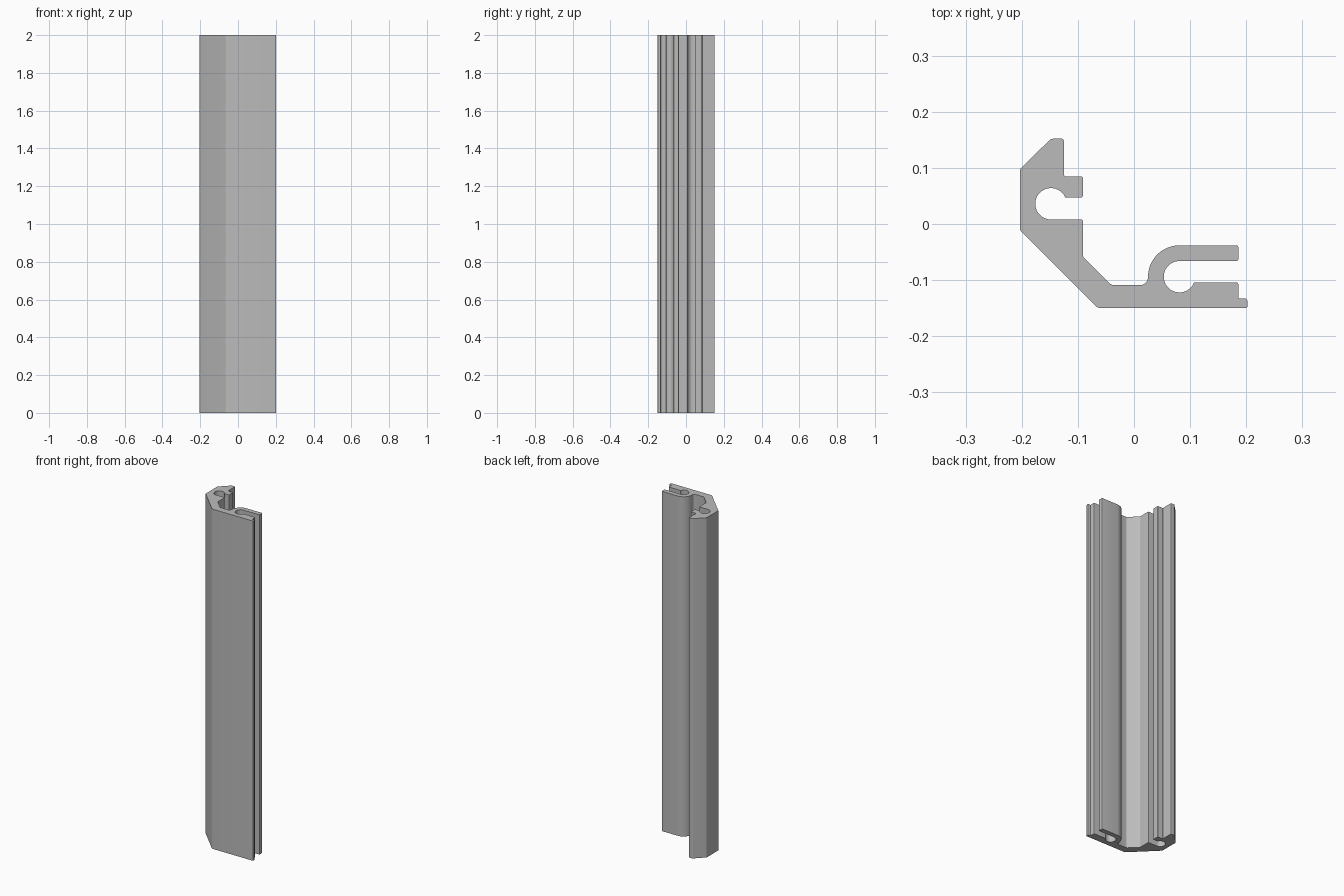
import bpy, bmesh, math
from mathutils import Vector

cube = bpy.data.objects.get("Cube")
if cube:
    bpy.data.objects.remove(cube, do_unlink=True)

HEIGHT = 2.0


def corner(prev, point, nxt, radius, steps=5):
    """Round one profile corner with a tangent arc."""
    p = Vector(point)
    a, b = (Vector(prev) - p).normalized(), (Vector(nxt) - p).normalized()
    half = a.angle(b) / 2
    centre = p + (a + b).normalized() * (radius / math.sin(half))
    start = p + a * (radius / math.tan(half)) - centre
    end = p + b * (radius / math.tan(half)) - centre
    sweep = start.angle_signed(end)
    t0 = math.atan2(start.y, start.x)
    return [centre + radius * Vector((math.cos(t0 - sweep * i / steps),
                                      math.sin(t0 - sweep * i / steps)))
            for i in range(steps + 1)]


def arc(cx, cy, radius, start, end, steps):
    """Points of a circular arc, angles in degrees."""
    angles = [math.radians(start + (end - start) * i / steps) for i in range(steps + 1)]
    return [(cx + radius * math.cos(t), cy + radius * math.sin(t), 0) for t in angles]


# Cross-section as (x, y, corner radius), counterclockwise
section = [(-0.064, -0.15, 0.01), (0.202, -0.15, 0.003), (0.202, -0.133, 0.004),
           (0.186, -0.133, 0.002), (0.186, -0.104, 0.004)]
# Front slot with its round end and curved outer wall
section += arc(0.081, -0.094, 0.028, -21, -270, 24)
section += [(0.186, -0.066, 0.004), (0.186, -0.038, 0.004)]
section += arc(0.081, -0.094, 0.056, 90, 180, 12)
# Inner valley
section += [(0.025, -0.109, 0.014), (-0.04, -0.109, 0.012),
            (-0.091, -0.058, 0.005), (-0.091, 0.008, 0.003)]
# Side slot
section += arc(-0.148, 0.036, 0.028, 270, 24, 24)
section += [(-0.091, 0.047, 0.004), (-0.091, 0.085, 0.004), (-0.125, 0.085, 0.003),
            (-0.125, 0.152, 0.004), (-0.148, 0.152, 0.012),
            (-0.203, 0.098, 0.006), (-0.203, -0.011, 0.006)]

outline = []
for i, (x, y, r) in enumerate(section):
    if r:
        nxt = section[(i + 1) % len(section)]
        outline += corner(section[i - 1][:2], (x, y), nxt[:2], r)
    else:
        outline.append(Vector((x, y)))

# Extrude the section upward
bm = bmesh.new()
base = bm.faces.new([bm.verts.new((p.x, p.y, 0)) for p in outline])
top = bmesh.ops.extrude_face_region(bm, geom=[base], use_keep_orig=True)
bmesh.ops.translate(bm, vec=(0, 0, HEIGHT),
                    verts=[v for v in top["geom"] if isinstance(v, bmesh.types.BMVert)])
bmesh.ops.recalc_face_normals(bm, faces=bm.faces)
mesh = bpy.data.meshes.new("extruded_rail")
bm.to_mesh(mesh)
bm.free()
rail = bpy.data.objects.new("extruded_rail", mesh)
bpy.context.collection.objects.link(rail)

# Plain grey metal
grey = bpy.data.materials.new("light_grey")
grey.use_nodes = True
colour = (0.5, 0.5, 0.5, 1)
grey.diffuse_color = colour
grey.node_tree.nodes["Principled BSDF"].inputs["Base Color"].default_value = colour
mesh.materials.append(grey)

bpy.ops.object.select_all(action="DESELECT")
rail.select_set(True)
bpy.context.view_layer.objects.active = rail
bpy.ops.object.shade_smooth_by_angle(angle=math.radians(30))
